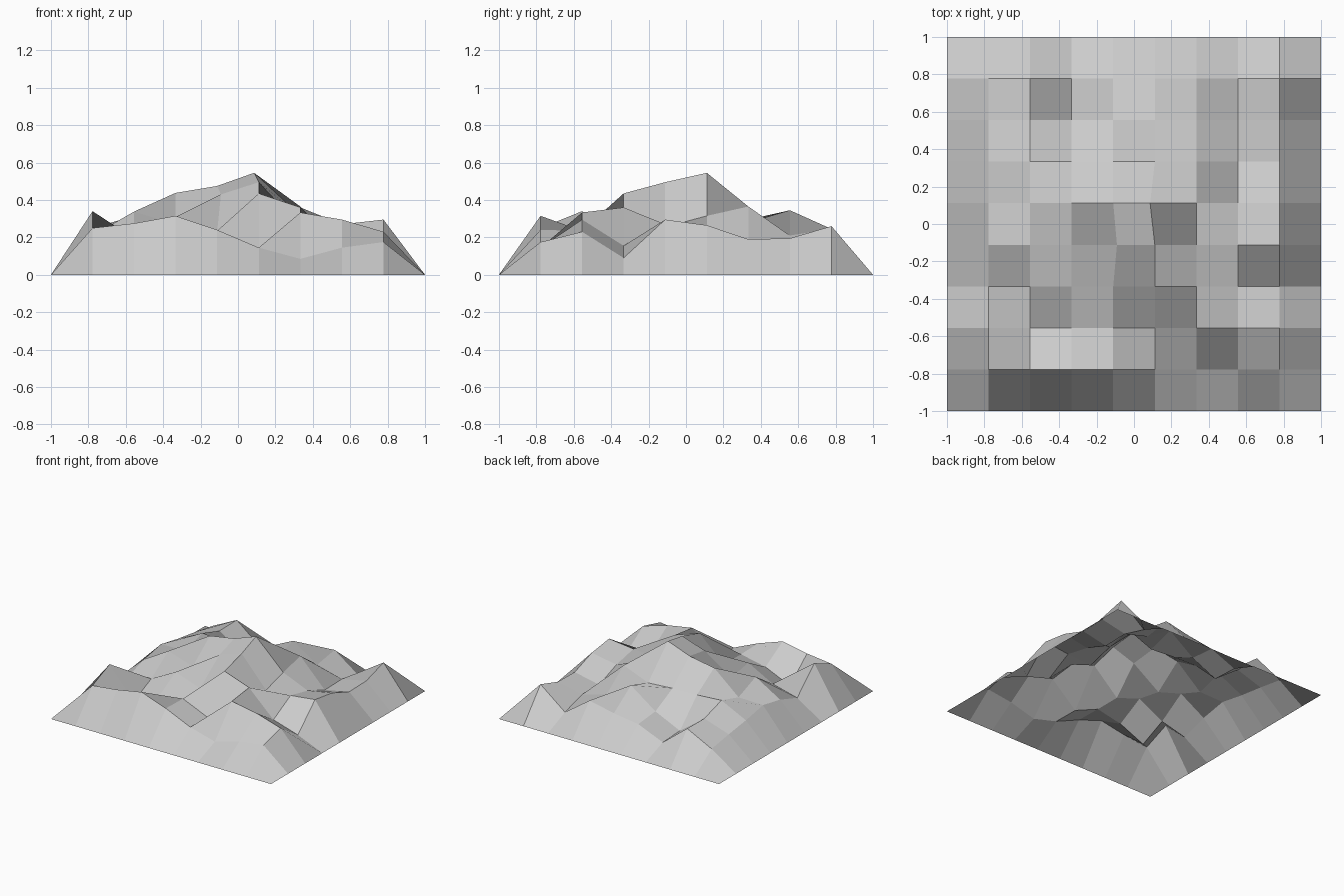
import bpy, bmesh

# Interior heights in hundredths, rows from front (y=-0.78) to back (y=0.78)
HEIGHTS = [
    [25.0, 27.5, 31.5, 24.0, 14.5, 8.5, 14.5, 17.5],
    [34.0, 9.5, 19.0, 23.5, 14.2, 33.3, 29.5, 23.0],
    [14.0, 19.5, 31.0, 23.5, 43.5, 36.0, 15.5, 9.0],
    [21.0, 33.8, 27.0, 43.0, 49.5, 25.5, 27.0, 29.5],
    [25.0, 25.5, 43.8, 47.5, 54.5, 31.5, 22.5, 26.5],
    [21.0, 31.5, 30.0, 29.5, 28.0, 36.5, 14.5, 19.0],
    [18.0, 25.0, 9.0, 19.0, 34.5, 21.0, 15.0, 19.5],
    [14.5, 25.3, 8.0, 17.0, 20.0, 24.5, 9.0, 26.0],
]
N = 9  # cells per side

# Two summit points sit slightly off the regular grid
SHIFT = {(4, 4): (0.02, 0.0), (5, 5): (-0.025, 0.0)}

# Open terrain sheet: the rim lies on the ground, the inside is raised
bm = bmesh.new()
grid = []
for j in range(N + 1):
    row = []
    for i in range(N + 1):
        inside = 0 < i < N and 0 < j < N
        z = HEIGHTS[j - 1][i - 1] / 100 if inside else 0.0
        dx, dy = SHIFT.get((i, j), (0, 0))
        row.append(bm.verts.new((-1 + 2 * i / N + dx, -1 + 2 * j / N + dy, z)))
    grid.append(row)
for j in range(N):
    for i in range(N):
        bm.faces.new((grid[j][i], grid[j][i + 1], grid[j + 1][i + 1], grid[j + 1][i]))

mesh = bpy.data.meshes.new("mountain_terrain")
bm.to_mesh(mesh)
bm.free()
bpy.context.collection.objects.link(bpy.data.objects.new("mountain_terrain", mesh))
